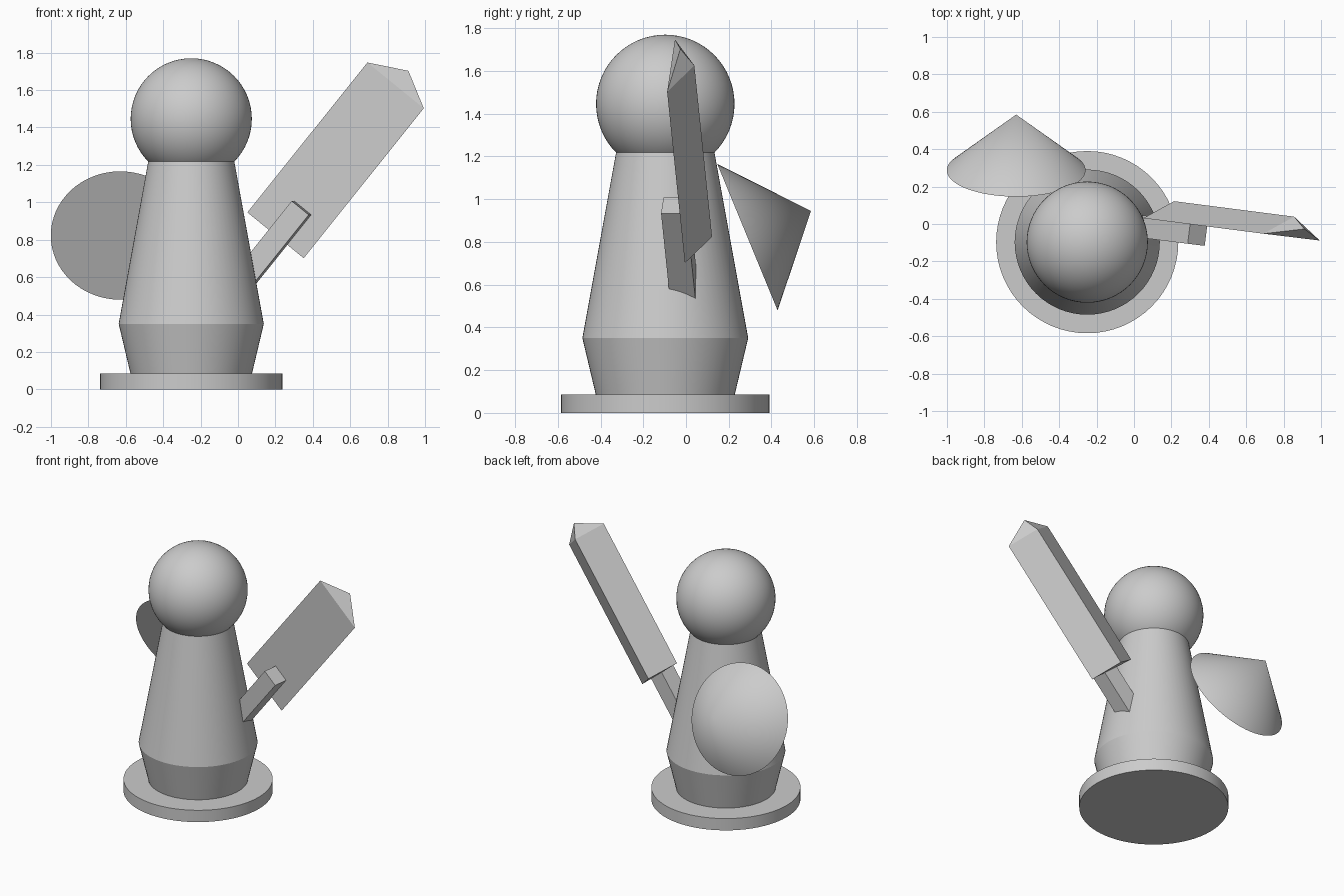
import bpy, bmesh, math
from mathutils import Vector, Matrix

cube = bpy.data.objects.get("Cube")
if cube:
    bpy.data.objects.remove(cube, do_unlink=True)

GREY = (0.6, 0.6, 0.6, 1)
mat = bpy.data.materials.new("plain grey")
mat.use_nodes = True
mat.diffuse_color = GREY
mat.node_tree.nodes["Principled BSDF"].inputs["Base Color"].default_value = GREY

CENTRE = Vector((-0.25, -0.097, 0))


def finish(name, smooth=True):
    """Name the active object, colour it and shade it."""
    obj = bpy.context.object
    obj.name = name
    obj.data.materials.append(mat)
    if smooth:
        bpy.ops.object.shade_smooth_by_angle(angle=math.radians(15))
    return obj


def tapered(name, r1, r2, z1, z2):
    """Upright round part between two heights."""
    bpy.ops.mesh.primitive_cone_add(vertices=64, radius1=r1, radius2=r2, depth=z2 - z1,
                                    location=CENTRE + Vector((0, 0, (z1 + z2) / 2)))
    return finish(name)


def hull(name, points):
    """Flat-faced convex solid around a few corner points."""
    bm = bmesh.new()
    for p in points:
        bm.verts.new(p)
    bmesh.ops.convex_hull(bm, input=bm.verts)
    bmesh.ops.dissolve_limit(bm, angle_limit=0.01, verts=bm.verts, edges=bm.edges)
    bmesh.ops.recalc_face_normals(bm, faces=bm.faces)
    mesh = bpy.data.meshes.new(name)
    bm.to_mesh(mesh)
    bm.free()
    obj = bpy.data.objects.new(name, mesh)
    bpy.context.collection.objects.link(obj)
    bpy.context.view_layer.objects.active = obj
    return finish(name, smooth=False)


# Standing figure: base, lower body, upper body and head
tapered("base", 0.487, 0.487, 0, 0.085)
tapered("lower_body", 0.325, 0.388, 0.085, 0.35)
tapered("upper_body", 0.388, 0.23, 0.35, 1.22)
bpy.ops.mesh.primitive_uv_sphere_add(segments=64, ring_count=32, radius=0.324,
                                     location=CENTRE + Vector((0, 0, 1.446)))
finish("head")

# Conical shield, tipped back and up
axis = Vector((0, 0.2975, 0.1225))
bpy.ops.mesh.primitive_cone_add(vertices=64, radius1=0.371, radius2=0, depth=axis.length,
                                location=Vector((-0.63, 0.2875, 0.8225)) + axis / 2,
                                rotation=axis.to_track_quat('Z', 'Y').to_euler())
finish("shield")

# Directions of the raised sword: along, across and through its thickness
along = Vector((0.643, -0.083, 0.803)).normalized()
across = Vector((0.305, -0.037, -0.243))
across = (across - along * across.dot(along)).normalized()
through = along.cross(across)

# Three-sided blade with a short point
blade_end = Vector((0.8425, -0.07, 1.625))
section = [across * -0.195, across * 0.195, through * 0.11]
corners = [blade_end + s - along * d for s in section for d in (0, 1.03)]
hull("blade", corners + [blade_end + through * 0.052 + along * 0.1])

# Square arm reaching from inside the body to the blade
arm_end = Vector((0.3325, -0.111, 0.97))
hull("arm", [arm_end + across * w + through * t - along * d
             for w in (-0.059, 0.059) for t in (0, 0.12) for d in (0, 0.65)])
